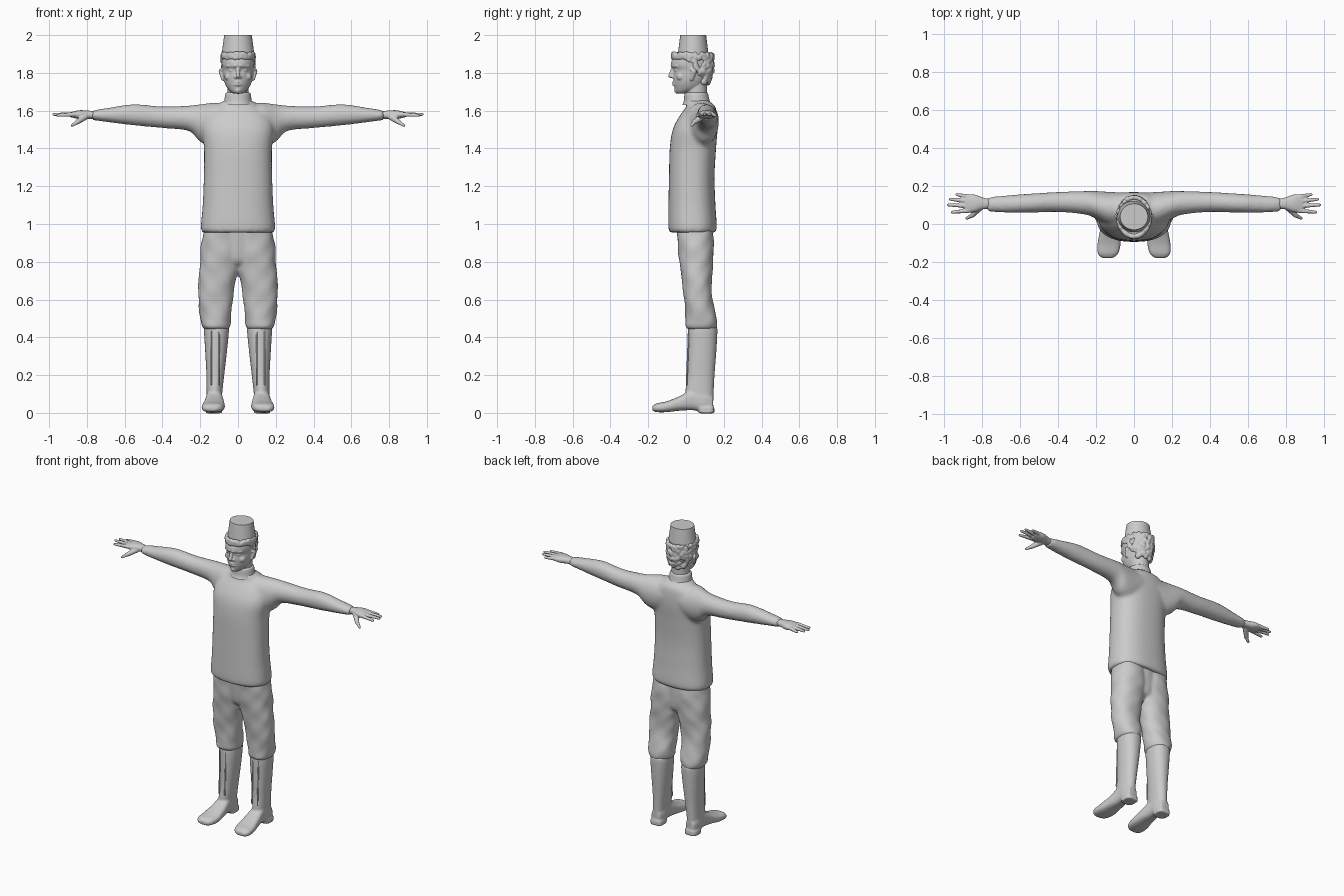
import bpy, bmesh, math, random
from mathutils import Vector

random.seed(4)
if "Cube" in bpy.data.objects:
    bpy.data.objects.remove(bpy.data.objects["Cube"])

grey = bpy.data.materials.new("plain_grey")
grey.use_nodes = True
grey.diffuse_color = (0.6, 0.6, 0.6, 1)
grey.node_tree.nodes["Principled BSDF"].inputs["Base Color"].default_value = (0.6, 0.6, 0.6, 1)

AXES = {"x": (0, 2, 1), "y": (1, 0, 2), "z": (2, 0, 1)}


def blend(rows, steps=5):
    """Smooth curve through the section rows."""
    out = []
    for i in range(len(rows) - 1):
        p0, p1, p2 = rows[max(i - 1, 0)], rows[i], rows[i + 1]
        p3 = rows[min(i + 2, len(rows) - 1)]
        for s in range(steps):
            t = s / steps
            out.append([b + t / 2 * (c - a + t * (2 * a - 5 * b + 4 * c - d + t * (3 * (b - c) + d - a)))
                        for a, b, c, d in zip(p0, p1, p2, p3)])
    return out + [rows[-1]]


def loft(bm, axis, rows, side=1, power=2.0, wrinkle=0.0, segs=40):
    """Closed skin over sections (position, low a, high a, low b, high b)."""
    main, first, second = AXES[axis]
    rings = []
    for t, a0, a1, b0, b1 in blend(rows):
        ring = []
        for k in range(segs):
            ang = math.tau * k / segs
            c, s = math.cos(ang), math.sin(ang)
            swell = 1 + wrinkle * (math.sin(3 * ang + 38 * t) + 0.7 * math.sin(5 * ang - 55 * t))
            co = [0, 0, 0]
            co[main] = t
            co[first] = (a0 + a1) / 2 + (a1 - a0) / 2 * swell * math.copysign(abs(c) ** (2 / power), c)
            co[second] = (b0 + b1) / 2 + (b1 - b0) / 2 * swell * math.copysign(abs(s) ** (2 / power), s)
            co[0] *= side
            ring.append(bm.verts.new(co))
        rings.append(ring)
    for lo, hi in zip(rings, rings[1:]):
        for k in range(segs):
            n = (k + 1) % segs
            bm.faces.new((lo[k], lo[n], hi[n], hi[k]))
    bm.faces.new(rings[0])
    bm.faces.new(rings[-1])


def capsule(bm, start, end, r0, r1, side=1, detail=12):
    """Rounded bar from start to end; a ball when both are equal."""
    p, q = Vector(start), Vector(end)
    p.x *= side
    q.x *= side
    turn = (q - p if p != q else Vector((0, 0, 1))).to_track_quat("Z", "Y")
    made = bmesh.ops.create_uvsphere(bm, u_segments=detail, v_segments=detail - 1, radius=1)
    for v in made["verts"]:
        v.co = (q + turn @ v.co * r1) if v.co.z > 0 else (p + turn @ v.co * r0)


def mirrored(rows):
    return [(z, -w, w, b0, b1) for z, w, b0, b1 in rows]


def finish(name, bm, voxel=0.0, smooth=0):
    bmesh.ops.recalc_face_normals(bm, faces=bm.faces)
    mesh = bpy.data.meshes.new(name)
    bm.to_mesh(mesh)
    bm.free()
    mesh.materials.append(grey)
    obj = bpy.data.objects.new(name, mesh)
    bpy.context.collection.objects.link(obj)
    if voxel:
        fuse = obj.modifiers.new("Fuse", "REMESH")
        fuse.mode = "VOXEL"
        fuse.voxel_size = voxel
        fuse.use_smooth_shade = True
    if smooth:
        relax = obj.modifiers.new("Relax", "SMOOTH")
        relax.factor = 0.5
        relax.iterations = smooth
    bpy.ops.object.select_all(action="DESELECT")
    obj.select_set(True)
    bpy.context.view_layer.objects.active = obj
    bpy.ops.object.shade_smooth_by_angle(angle=math.radians(50))
    return obj


# Sweater: body and both sleeves fused together
bm = bmesh.new()
loft(bm, "z", mirrored([
    (.955, .182, -.08, .148), (.975, .197, -.093, .163), (1.1, .187, -.093, .156),
    (1.25, .181, -.09, .151), (1.4, .18, -.086, .159), (1.5, .19, -.07, .167),
    (1.57, .17, -.035, .166), (1.62, .12, 0, .156), (1.645, .085, 0, .13), (1.66, .06, 0, .11)]), power=2.4)
for side in (1, -1):
    loft(bm, "x", [
        (.03, 1.46, 1.635, .01, .165), (.12, 1.41, 1.642, -.01, .168), (.2, 1.435, 1.634, .028, .173),
        (.26, 1.492, 1.627, .05, .173), (.4, 1.508, 1.622, .063, .168), (.55, 1.522, 1.634, .059, .159),
        (.68, 1.538, 1.616, .06, .149), (.77, 1.55, 1.602, .066, .14)], side)
finish("sweater", bm, .011, 5)

# Collar
bm = bmesh.new()
loft(bm, "z", mirrored([(1.63, .08, -.02, .138), (1.65, .073, -.012, .126),
                        (1.688, .067, -.008, .117), (1.697, .058, 0, .11)]))
finish("collar", bm)

# Trousers: two baggy legs joined at the seat
bm = bmesh.new()
for side in (1, -1):
    loft(bm, "z", [
        (.44, .06, .17, .02, .15), (.455, .044, .19, -.002, .164), (.5, .036, .2, -.002, .164),
        (.6, .028, .21, -.01, .14), (.7, .012, .209, -.022, .137), (.78, -.01, .202, -.032, .143),
        (.88, -.02, .196, -.044, .147), (.98, -.02, .18, -.05, .14)], side, 2.2, .018)
loft(bm, "z", mirrored([(.78, .06, 0, .11), (.82, .11, -.03, .135), (.98, .12, -.048, .14)]))
finish("trousers", bm, .009, 4)

for side, label in ((1, "left"), (-1, "right")):
    # Tall boot: shaft, foot and heel block
    bm = bmesh.new()
    loft(bm, "z", [
        (.03, .088, .165, .03, .144), (.1, .084, .166, -.002, .146), (.2, .073, .167, .006, .151),
        (.33, .058, .174, .008, .161), (.445, .048, .18, .01, .166), (.462, .06, .17, .02, .155)], side, 2.2)
    loft(bm, "y", [
        (.143, .098, .156, .008, .09), (.1, .084, .168, .006, .12), (.04, .083, .168, .014, .128),
        (-.03, .074, .178, .012, .09), (-.1, .07, .191, .004, .062), (-.155, .083, .19, .004, .05),
        (-.178, .11, .168, .012, .036)], side, 2.7)
    loft(bm, "z", [(-.002, .084, .17, .068, .15), (.03, .084, .17, .06, .15)], side, 3.5)
    finish(label + "_boot", bm, .007, 2)

    # Raised seams down the shaft
    bm = bmesh.new()
    for x in (.1, .142):
        capsule(bm, (x, .003, .15), (x, .014, .43), .004, .004, side)
    finish(label + "_boot_seams", bm)

    # Hand: palm, four spread fingers and a lowered thumb
    bm = bmesh.new()
    loft(bm, "x", [(.74, 1.556, 1.594, .08, .128), (.79, 1.557, 1.6, .078, .138),
                   (.84, 1.556, 1.602, .062, .155), (.885, 1.565, 1.592, .06, .154)], side, 2.3)
    for y0, y1, reach, z in ((.143, .155, .93, 1.575), (.12, .13, .965, 1.58),
                             (.095, .1, .975, 1.58), (.07, .062, .955, 1.575)):
        capsule(bm, (.87, y0, 1.58), (reach, y1, z), .013, .008, side)
    capsule(bm, (.81, .085, 1.567), (.85, .045, 1.54), .018, .013, side)
    capsule(bm, (.85, .045, 1.54), (.878, .03, 1.522), .012, .008, side)
    finish(label + "_hand", bm, .0045, 1)

# Head with neck and facial features
bm = bmesh.new()
capsule(bm, (0, .055, 1.67), (0, .055, 1.76), .056, .056, detail=24)
loft(bm, "z", mirrored([
    (1.69, .02, -.045, 0), (1.7, .038, -.054, .04), (1.72, .057, -.06, .085), (1.75, .072, -.065, .108),
    (1.785, .08, -.068, .13), (1.815, .083, -.066, .14), (1.84, .086, -.079, .142),
    (1.87, .087, -.074, .138), (1.9, .085, -.055, .128)]))
capsule(bm, (0, -.066, 1.83), (0, -.082, 1.785), .009, .012)
capsule(bm, (0, -.045, 1.708), (0, -.045, 1.708), .018, .018)
for side in (1, -1):
    capsule(bm, (.004, -.07, 1.779), (.013, -.067, 1.778), .008, .008, side)
    capsule(bm, (.012, -.073, 1.838), (.055, -.05, 1.836), .009, .007, side)
    capsule(bm, (.028, -.05, 1.814), (.038, -.047, 1.814), .012, .011, side)
    capsule(bm, (.05, -.028, 1.78), (.05, -.028, 1.78), .022, .022, side)
    for z in (1.738, 1.75):
        capsule(bm, (0, -.066, z), (.022, -.058, z - .001), .007, .004, side)
    # Ears
    capsule(bm, (.08, .03, 1.768), (.088, .042, 1.808), .01, .015, side)
    capsule(bm, (.088, .042, 1.808), (.086, .03, 1.818), .014, .009, side)
finish("head", bm, .0038, 2)

# Curly hair: low fringe, long at the nape
bm = bmesh.new()
for i in range(420):
    ang = random.uniform(-math.pi, math.pi)
    drop = min(max((abs(ang) - 1.3) / 0.9, 0), 1)
    z = random.uniform(1.878 - .13 * drop, 1.9)
    fit = 0.8 + 0.2 * min((z - 1.745) / .07, 1)
    spot = (.081 * fit * math.sin(ang), .037 - .102 * fit * math.cos(ang), z)
    size = random.uniform(.009, .016)
    capsule(bm, spot, spot, size, size, detail=8)
finish("curly_hair", bm, .005, 1)

# Tapered flat-topped hat
bm = bmesh.new()
cone = bmesh.ops.create_cone(bm, cap_ends=True, segments=48, radius1=.089, radius2=.073, depth=.12)
for v in cone["verts"]:
    v.co = (v.co.x, v.co.y * .94 + .038, v.co.z + 1.94)
finish("hat", bm)
